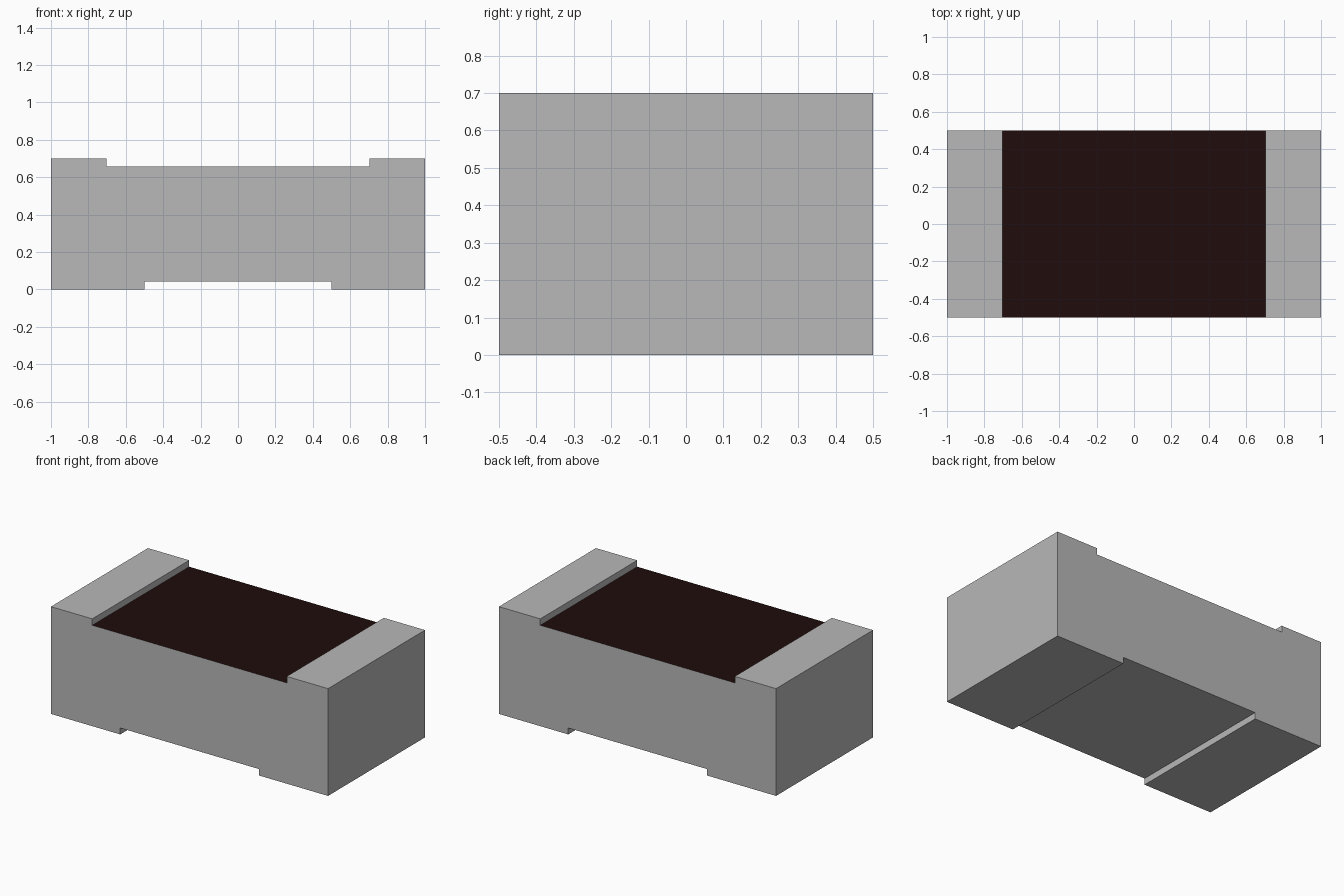
import bpy
import bmesh

cube = bpy.data.objects.get("Cube")
if cube:
    bpy.data.objects.remove(cube, do_unlink=True)

HALF_DEPTH = 0.5
HEIGHT = 0.7
STEP = 0.042          # thickness of the raised end pads
TOP_INNER = 0.702     # inner edge of the top pads
BOTTOM_INNER = 0.5    # inner edge of the bottom pads


def make_material(name, rgb):
    mat = bpy.data.materials.new(name)
    mat.use_nodes = True
    mat.diffuse_color = (*rgb, 1)
    bsdf = mat.node_tree.nodes["Principled BSDF"]
    bsdf.inputs["Base Color"].default_value = (*rgb, 1)
    bsdf.inputs["Roughness"].default_value = 0.6
    return mat


grey = make_material("light grey", (0.479, 0.479, 0.479))
dark = make_material("dark brown", (0.0144, 0.0037, 0.0037))

# Right half of the front profile, bottom to top, mirrored for the left half
right = [(BOTTOM_INNER, STEP), (BOTTOM_INNER, 0), (1, 0),
         (1, HEIGHT), (TOP_INNER, HEIGHT), (TOP_INNER, HEIGHT - STEP)]
profile = right + [(-x, z) for x, z in reversed(right)]

# Block with end pads: the profile extruded from front to back
bm = bmesh.new()
front = bm.faces.new([bm.verts.new((x, -HALF_DEPTH, z)) for x, z in profile])
extruded = bmesh.ops.extrude_face_region(bm, geom=[front], use_keep_orig=True)
back_verts = [g for g in extruded["geom"] if isinstance(g, bmesh.types.BMVert)]
bmesh.ops.translate(bm, verts=back_verts, vec=(0, 2 * HALF_DEPTH, 0))
bmesh.ops.recalc_face_normals(bm, faces=bm.faces)

# Dark coating on the recessed top face between the pads
for face in bm.faces:
    recessed = abs(face.calc_center_median().z - (HEIGHT - STEP)) < 0.001
    face.material_index = 1 if face.normal.z > 0.9 and recessed else 0

mesh = bpy.data.meshes.new("chip_body")
bm.to_mesh(mesh)
bm.free()
mesh.materials.append(grey)
mesh.materials.append(dark)
body = bpy.data.objects.new("chip_body", mesh)
bpy.context.collection.objects.link(body)
